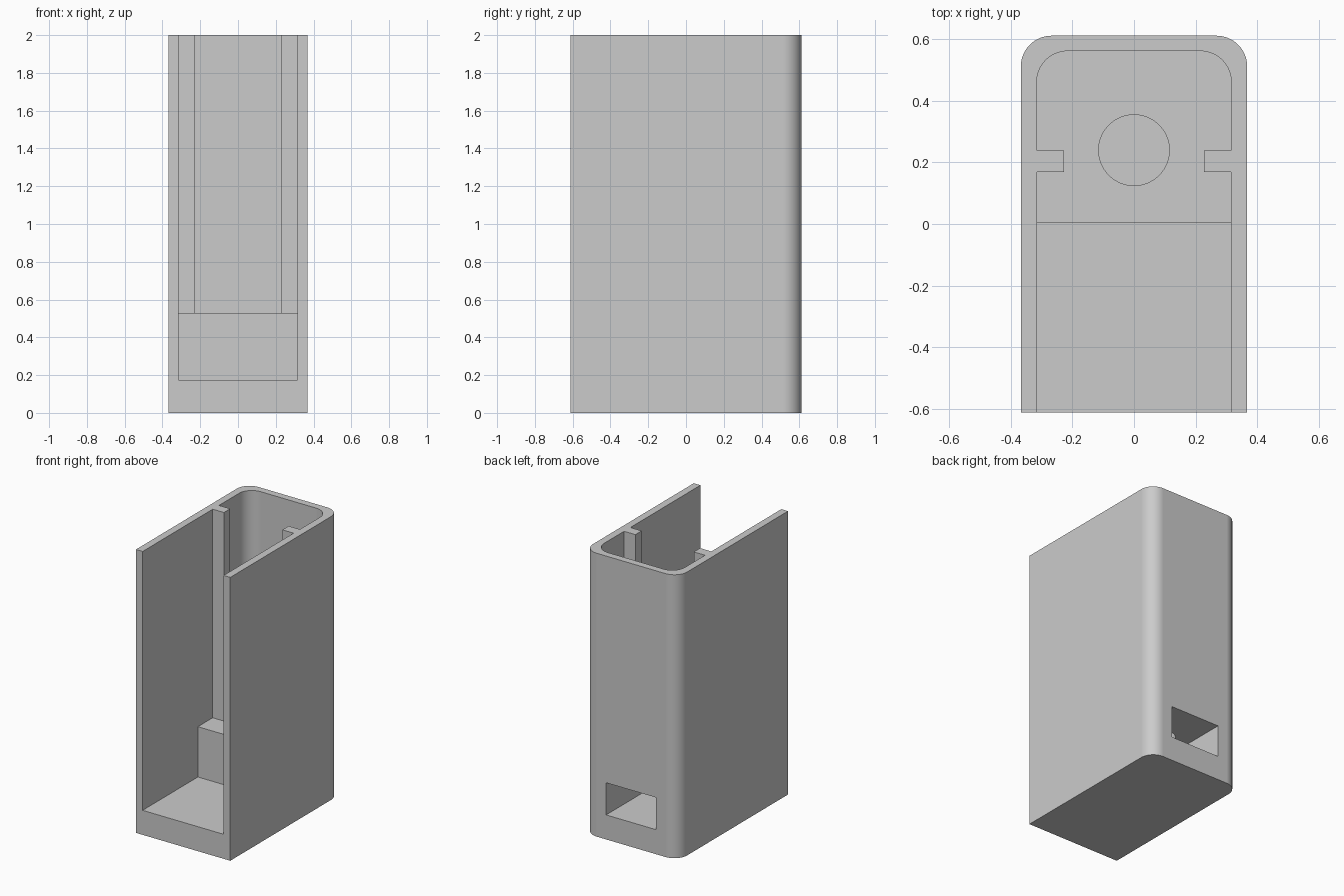
import bpy, bmesh
from math import cos, sin, pi, radians

if "Cube" in bpy.data.objects:
    bpy.data.objects.remove(bpy.data.objects["Cube"])

W, D, H = 0.368, 0.612, 2.0        # outer half width, half depth, height
WI, BACK_IN = 0.316, 0.562         # inner half width, inner back face
FLOOR, BLOCK_TOP, BLOCK_FRONT = 0.173, 0.528, 0.004
RADIUS, STEPS = 0.1, 20


def arc(cx, cy, r, start, end, steps=STEPS):
    return [(cx + r * cos(start + (end - start) * i / steps),
             cy + r * sin(start + (end - start) * i / steps)) for i in range(steps + 1)]


def prism(name, outline, z0, z1):
    """Extrude a counter-clockwise plan outline between two heights."""
    bm = bmesh.new()
    face = bm.faces.new([bm.verts.new((x, y, z0)) for x, y in outline])
    top = bmesh.ops.extrude_face_region(bm, geom=[face])["geom"]
    verts = [g for g in top if isinstance(g, bmesh.types.BMVert)]
    bmesh.ops.translate(bm, verts=verts, vec=(0, 0, z1 - z0))
    bmesh.ops.recalc_face_normals(bm, faces=bm.faces)
    mesh = bpy.data.meshes.new(name)
    bm.to_mesh(mesh)
    bm.free()
    obj = bpy.data.objects.new(name, mesh)
    bpy.context.collection.objects.link(obj)
    return obj


def box(name, w, y0, y1, z0, z1):
    return prism(name, [(-w, y0), (w, y0), (w, y1), (-w, y1)], z0, z1)


def mirrored(half):
    """Complete an outline from its +x half, listed front to back."""
    return half + [(-x, y) for x, y in reversed(half)]


# Outer shell with rounded back corners
shell = prism("holder_shell", mirrored(
    [(W, -D)] + arc(W - RADIUS, D - RADIUS, RADIUS, 0, pi / 2)), 0, H)

# Cavity outline notched around the two guide ribs
RIB, RIB_FRONT, RIB_BACK = 0.228, 0.169, 0.239
cavity = prism("cavity_cutter", mirrored(
    [(WI, -1), (WI, RIB_FRONT), (RIB, RIB_FRONT), (RIB, RIB_BACK), (WI, RIB_BACK)]
    + arc(WI - RADIUS, BACK_IN - RADIUS, RADIUS, 0, pi / 2)), BLOCK_TOP, H + 0.2)

# Deeper front bay, rear port and the vertical hole that meets it
front_bay = box("front_bay_cutter", WI, -1, BLOCK_FRONT, FLOOR, 1)
rear_port = box("rear_port_cutter", 0.195, 0.1, 1, FLOOR, 0.4)
hole = prism("hole_cutter", arc(0, 0.24, 0.115, 0, 2 * pi, 64)[:-1], 0.3, 0.8)

bpy.context.view_layer.objects.active = shell
for cutter in (cavity, front_bay, rear_port, hole):
    mod = shell.modifiers.new(cutter.name, "BOOLEAN")
    mod.operation, mod.solver, mod.object = "DIFFERENCE", "EXACT", cutter
    bpy.ops.object.modifier_apply(modifier=mod.name)
    bpy.data.objects.remove(cutter)

# Plain grey plastic
grey = bpy.data.materials.new("grey_plastic")
grey.use_nodes = True
colour = (0.6, 0.6, 0.6, 1)
grey.diffuse_color = colour
grey.node_tree.nodes["Principled BSDF"].inputs["Base Color"].default_value = colour
shell.data.materials.clear()
shell.data.materials.append(grey)

# Smooth fillets and hole, crisp edges elsewhere
bpy.ops.object.select_all(action="DESELECT")
shell.select_set(True)
bpy.ops.object.shade_smooth_by_angle(angle=radians(30))
weighted = shell.modifiers.new("even_shading", "WEIGHTED_NORMAL")
weighted.keep_sharp = True
